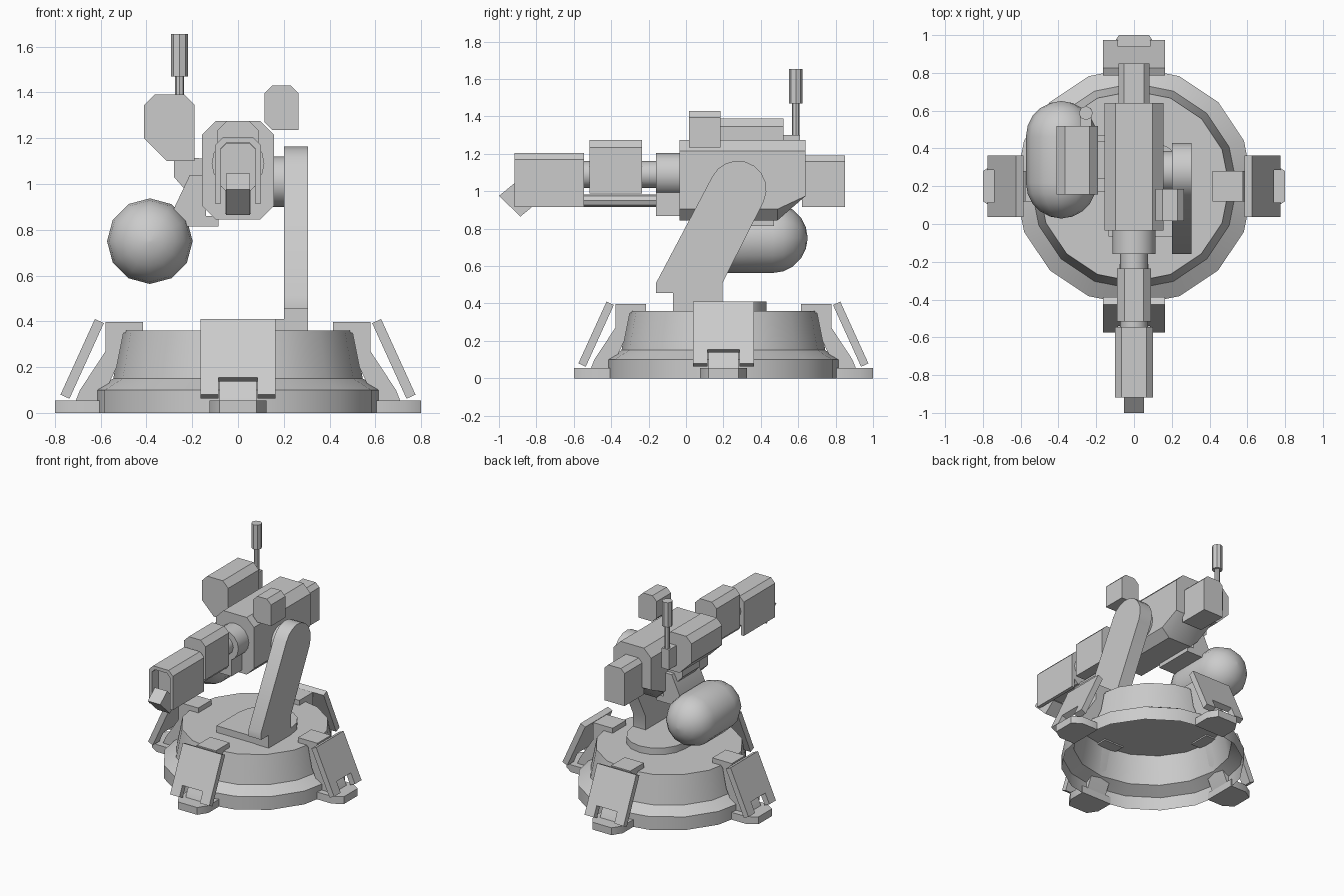
import bpy, bmesh
from math import sin, cos, pi, radians
from mathutils import Matrix, Vector

cube = bpy.data.objects.get("Cube")
if cube:
    bpy.data.objects.remove(cube)

grey = bpy.data.materials.new("plain_grey")
grey.use_nodes = True
COLOUR = (0.6, 0.6, 0.6, 1)
grey.diffuse_color = COLOUR
grey.node_tree.nodes["Principled BSDF"].inputs["Base Color"].default_value = COLOUR


def loft(name, rings, caps=(True, True), matrix=None):
    """Skin a list of equal-length point rings, with optional end caps."""
    bm = bmesh.new()
    rows = [[bm.verts.new(p) for p in ring] for ring in rings]
    n = len(rows[0])
    for a, b in zip(rows, rows[1:]):
        for i in range(n):
            j = (i + 1) % n
            bm.faces.new((a[i], a[j], b[j], b[i]))
    if caps[0]:
        bm.faces.new(rows[0])
    if caps[1]:
        bm.faces.new(rows[-1])
    bmesh.ops.recalc_face_normals(bm, faces=bm.faces)
    if matrix:
        bm.transform(matrix)
    mesh = bpy.data.meshes.new(name)
    bm.to_mesh(mesh)
    bm.free()
    mesh.materials.append(grey)
    obj = bpy.data.objects.new(name, mesh)
    bpy.context.collection.objects.link(obj)
    bpy.ops.object.select_all(action="DESELECT")
    obj.select_set(True)
    bpy.context.view_layer.objects.active = obj
    bpy.ops.object.shade_smooth_by_angle(angle=radians(35))
    return obj


def place(p, axis, d):
    """Lift a 2D profile point to 3D along the given axis."""
    return {"x": (d, p[0], p[1]), "y": (p[0], d, p[1]), "z": (p[0], p[1], d)}[axis]


def prism(name, pts, axis, a, b, matrix=None):
    return loft(name, [[place(p, axis, d) for p in pts] for d in (a, b)], matrix=matrix)


def turned(name, centre, axis, profile, sides, caps=(True, True)):
    """Turned part: profile is a list of (radius, position along axis)."""
    rings = []
    for r, d in profile:
        rings.append([place((centre[0] + r * cos(2 * pi * i / sides),
                             centre[1] + r * sin(2 * pi * i / sides)), axis, d)
                      for i in range(sides)])
    return loft(name, rings, caps)


def chamfered(w, z0, z1, top, bottom):
    """Symmetric x-z section with chamfered top and bottom corners."""
    half = [(w - bottom, z0), (w, z0 + bottom), (w, z1 - top), (w - top, z1)]
    if bottom == 0:
        half = half[1:]
    return half + [(-x, z) for x, z in reversed(half)]


CY = 0.2  # centre of the base in y

# Round base, open underneath
turned("base_shell", (0, CY), "z",
       [(0.63, 0), (0.63, 0.1), (0.545, 0.15), (0.505, 0.36)], 16, (False, True))

# Four clamps around the base: foot, bracket and sloping notched shield
foot = [(-0.125, 0.6), (-0.125, 0.73), (-0.08, 0.8), (0.08, 0.8), (0.125, 0.73), (0.125, 0.6)]
bracket = [(0.415, 0.35), (0.415, 0.397), (0.578, 0.397), (0.578, 0.27),
           (0.69, 0.1), (0.71, 0.05), (0.6, 0.05), (0.53, 0.2), (0.5, 0.35)]
shield = [(-0.163, 0), (0.163, 0), (0.163, 0.363), (0.085, 0.363), (0.085, 0.28),
          (-0.085, 0.28), (-0.085, 0.363), (-0.163, 0.363)]
down, inward = Vector((0, 0.414, -0.91)), Vector((0, -0.91, -0.414))
shield_rings = [[Vector((u, 0.625, 0.41)) + down * s + inward * t for u, s in shield]
                for t in (0, 0.043)]
for k, side in enumerate(("back", "right", "front", "left")):
    m = Matrix.Translation((0, CY, 0)) @ Matrix.Rotation(k * pi / 2, 4, "Z")
    prism("foot_" + side, foot, "z", 0, 0.055, m)
    prism("bracket_" + side, bracket, "x", -0.08, 0.08, m)
    loft("shield_" + side, shield_rings, matrix=m)

# Mounting plate with rounded back, arm and pivot hub
plate = [(0.305, -0.065), (0.305, CY)]
plate += [(0.085 + 0.22 * cos(a * pi / 8), CY + 0.23 * sin(a * pi / 8)) for a in range(1, 8)]
plate += [(-0.135, CY), (-0.135, -0.065)]
prism("mount_plate", plate, "z", 0.355, 0.41)

PY, PZ = 0.277, 1.01  # pivot
arm = [(-0.07, 0.36), (0.195, 0.36), (0.195, 0.51)]
arm += [(PY + 0.153 * cos(radians(a)), PZ + 0.153 * sin(radians(a)))
        for a in range(-25, 156, 20)]
arm += [(-0.16, 0.51), (-0.16, 0.457), (-0.07, 0.457)]
prism("support_arm", arm, "x", 0.2, 0.305)
turned("pivot_hub", (PY, PZ), "x", [(0.11, 0.1), (0.11, 0.21)], 16)

# Gun body with its lower rear corner sloped upward
body = chamfered(0.157, 0.845, 1.275, 0.06, 0.06)
sloped = [(x, max(z, 0.975)) for x, z in body]
loft("gun_body", [[place(p, "y", -0.035) for p in body],
                  [place(p, "y", 0.49) for p in body],
                  [place(p, "y", 0.64) for p in sloped]])
prism("rear_box", chamfered(0.083, 0.915, 1.19, 0.03, 0), "y", 0.62, 0.85)

# Barrel, collar and sleeve
BZ = 1.09
turned("front_collar", (0, BZ), "y", [(0.115, -0.16), (0.115, 0)], 16)
prism("collar_block", chamfered(0.057, 0.868, BZ, 0, 0), "y", -0.16, 0)
turned("barrel", (0, BZ), "y", [(0.073, -0.6), (0.073, 0)], 12)
turned("lower_tube", (0, 0.95), "y", [(0.034, -0.6), (0.034, -0.1)], 8)
prism("barrel_sleeve", chamfered(0.09, 0.987, 1.275, 0.04, 0), "y", -0.515, -0.235)

# Muzzle shroud, open below, with core and angled tip
outer = chamfered(0.1, 0.915, 1.205, 0.035, 0)
inner = chamfered(0.075, 0.915, 1.18, 0.025, 0)
prism("muzzle_shroud", outer[:3] + outer[3:] + inner[::-1], "y", -0.918, -0.545)
prism("muzzle_core", chamfered(0.074, 0.96, 1.179, 0.025, 0.03), "y", -0.84, -0.55)
prism("muzzle_tip", [(-1, 0.975), (-0.915, 1.045), (-0.8, 0.935), (-0.885, 0.865)],
      "x", -0.052, 0.052)

# Sight box on the right
sight = [(0.15, 1.235), (0.265, 1.235), (0.265, 1.395), (0.23, 1.43),
         (0.15, 1.43), (0.115, 1.395), (0.115, 1.27)]
prism("sight_box", sight, "y", 0.015, 0.185)

# Side box with its mount and antenna
side_box = [(-0.31, 1.1), (-0.19, 1.1), (-0.19, 1.345), (-0.235, 1.39),
            (-0.365, 1.39), (-0.41, 1.345), (-0.41, 1.2)]
prism("side_box", side_box, "y", 0.155, 0.52)
side_mount = [(-0.28, 1.12), (-0.28, 1.03), (-0.235, 0.98), (-0.14, 0.98), (-0.14, 1.11)]
prism("side_box_mount", side_mount, "y", 0.24, 0.44)
prism("antenna_bracket", chamfered(0.03, 1.15, 1.3, 0, 0), "y", 0.5, 0.61,
      Matrix.Translation((-0.255, 0, 0)))
turned("antenna", (-0.255, 0.587), "z",
       [(0.02, 1.28), (0.02, 1.47), (0.037, 1.47), (0.037, 1.655)], 8)

# Round-ended tank and its bracket
R = 0.187
ends = [radians(a) for a in (2, 18, 36, 54, 72, 90)]
capsule = [(R * sin(a), 0.217 - R * cos(a)) for a in ends]
capsule += [(R * sin(a), 0.463 + R * cos(a)) for a in reversed(ends)]
turned("tank", (-0.385, 0.75), "y", capsule, 12)
tank_mount = [(-0.21, 1.04), (-0.14, 1.04), (-0.14, 0.86), (-0.085, 0.86),
              (-0.085, 0.815), (-0.2, 0.815), (-0.3, 0.815), (-0.3, 0.85)]
prism("tank_bracket", tank_mount, "y", 0.17, 0.47)
